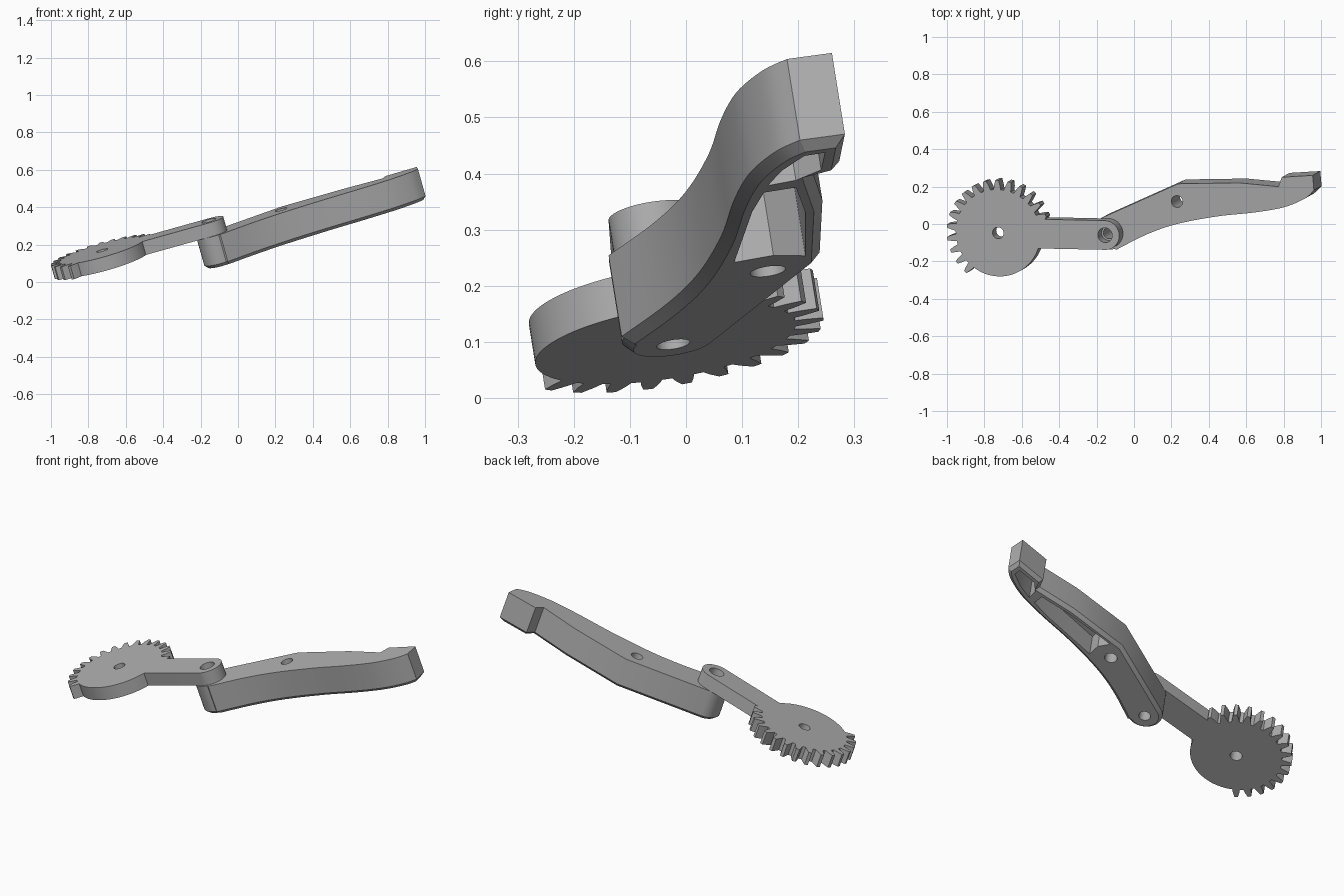
import bpy, bmesh, math
from mathutils import Vector, Matrix

cube = bpy.data.objects.get("Cube")
if cube:
    bpy.data.objects.remove(cube)

# Tilted working plane: height = H + A*x + B*y, layers are measured along its normal
A, B, H = 0.283, 0.16, 0.303
normal = Vector((-A, -B, 1))
slant = normal.length
tilt = Vector((0, 0, 1)).rotation_difference(normal)
frame = Matrix.Translation((0, 0, H)) @ tilt.to_matrix().to_4x4()

grey = bpy.data.materials.new("plain grey")
grey.use_nodes = True
colour = (0.42, 0.42, 0.42, 1)
grey.diffuse_color = colour
grey.node_tree.nodes["Principled BSDF"].inputs["Base Color"].default_value = colour


def flat(x, y, layer=0.0):
    """Plan position on a layer of the tilted plane, in plane coordinates."""
    p = Vector((x, y, A * x + B * y + layer * slant))
    return (tilt.inverted() @ p).to_2d()


def arc(c, r, start, end, n):
    return [c + Vector((math.cos(t), math.sin(t))) * r
            for t in (start + (end - start) * i / n for i in range(n + 1))]


def spline(pts, steps=6):
    """Smooth curve through the given points."""
    p = [pts[0]] + pts + [pts[-1]]
    out = []
    for i in range(1, len(p) - 2):
        a, b, c, d = p[i - 1:i + 3]
        for k in range(steps):
            t = k / steps
            out.append(0.5 * (2 * b + (c - a) * t + (2 * a - 5 * b + 4 * c - d) * t * t
                              + (3 * b - a - 3 * c + d) * t ** 3))
    return out + [pts[-1]]


def prism(name, outline, low, high, chamfer=0.0, low_scale=1.0):
    bm = bmesh.new()
    base = bm.faces.new([bm.verts.new((p.x, p.y, low)) for p in outline])
    top = bmesh.ops.extrude_face_region(bm, geom=[base])["geom"]
    for v in (g for g in top if isinstance(g, bmesh.types.BMVert)):
        v.co.z = high
    bmesh.ops.recalc_face_normals(bm, faces=bm.faces)
    if chamfer:
        edges = [e for e in bm.edges if all(abs(v.co.z - low) < 1e-5 for v in e.verts)]
        bmesh.ops.bevel(bm, geom=edges, offset=chamfer, segments=1, affect='EDGES')
    if low_scale != 1:
        mid = sum(outline, Vector((0, 0))) / len(outline)
        for v in bm.verts:
            if v.co.z < (low + high) / 2:
                v.co.xy = mid + (v.co.xy - mid) * low_scale
    mesh = bpy.data.meshes.new(name)
    bm.to_mesh(mesh)
    bm.free()
    ob = bpy.data.objects.new(name, mesh)
    bpy.context.collection.objects.link(ob)
    ob.matrix_world = frame
    mesh.materials.append(grey)
    return ob


def cut(ob, cutters):
    for c in cutters:
        c.hide_render = True
        mod = ob.modifiers.new("cut", 'BOOLEAN')
        mod.operation, mod.solver, mod.object = 'DIFFERENCE', 'EXACT', c
    bpy.context.view_layer.update()
    mesh = bpy.data.meshes.new_from_object(ob.evaluated_get(bpy.context.evaluated_depsgraph_get()))
    ob.modifiers.clear()
    ob.data = mesh
    for c in cutters:
        bpy.data.objects.remove(c)


def hole(c, r, low, high):
    return prism("hole_cutter", arc(c, r, 0, math.tau * 31 / 32, 31), low, high)


def finish(ob):
    bpy.ops.object.select_all(action='DESELECT')
    ob.select_set(True)
    bpy.context.view_layer.objects.active = ob
    bpy.ops.object.shade_smooth_by_angle(angle=math.radians(25))


THICK, DEPTH = 0.075, -0.17
gear = flat(-0.727, -0.048, THICK)
pivot = flat(-0.155, -0.06, THICK)
along = (pivot - gear).normalized()
across = Vector((-along.y, along.x))
heading = math.atan2(along.y, along.x)

# Sector gear and arm in one plate
ROOT, TIP, HALF, TEETH = 0.235, 0.285, 0.079, 16
plate = [gear + along * 0.262 + across * HALF]
for k in range(TEETH):
    a = heading + math.radians(20.5 + 13.9 * k)
    for off, r in ((-4.8, ROOT), (-3.6, 0.258), (-1.8, TIP), (1.8, TIP), (3.6, 0.258), (4.8, ROOT)):
        if k or off > -3:
            t = a + math.radians(off)
            plate.append(gear + Vector((math.cos(t), math.sin(t))) * r)
joint = math.asin(HALF / ROOT)
plate += arc(gear, ROOT, a + math.radians(7), heading + math.tau - joint, 26)
plate += arc(pivot, HALF, heading - math.pi / 2, heading + math.pi / 2, 24)
gear_arm = prism("gear_arm", plate, 0, THICK)
cut(gear_arm, [hole(gear, 0.031, -0.1, 0.2), hole(pivot, 0.04, -0.1, 0.2)])
finish(gear_arm)

# Handle outline: curved front, square tip, stepped back, round pivot end
front = spline([flat(*p) for p in (
    (-0.095, -0.138), (0.07, -0.055), (0.23, 0.0), (0.44, 0.04), (0.63, 0.06),
    (0.76, 0.08), (0.84, 0.102), (0.92, 0.14), (0.962, 0.18))])
back = [flat(*p) for p in ((0.955, 0.26), (0.79, 0.25), (0.772, 0.2), (0.56, 0.22), (0.235, 0.215))]
start = math.radians(118)
end = arc(pivot, 0.09, start, start + math.radians(172), 20)
handle = prism("handle", front + back + end, DEPTH, 0, chamfer=0.018)

# Underside pockets, with a cross rib under the step
pocket = [flat(*p) for p in ((0.32, 0.06), (0.46, 0.075), (0.62, 0.092), (0.73, 0.113),
                             (0.73, 0.17), (0.56, 0.187), (0.29, 0.187), (0.325, 0.13))]
tip_pocket = [flat(*p) for p in ((0.77, 0.12), (0.85, 0.145), (0.92, 0.185),
                                 (0.92, 0.222), (0.815, 0.215), (0.775, 0.17))]
boss = flat(0.23, 0.12)
cut(handle, [hole(pivot, 0.03, -0.3, 0.1), hole(boss, 0.032, -0.3, 0.1),
             prism("pocket_cutter", pocket, -0.3, -0.04),
             prism("tip_pocket_cutter", tip_pocket, -0.3, -0.04)])
finish(handle)
